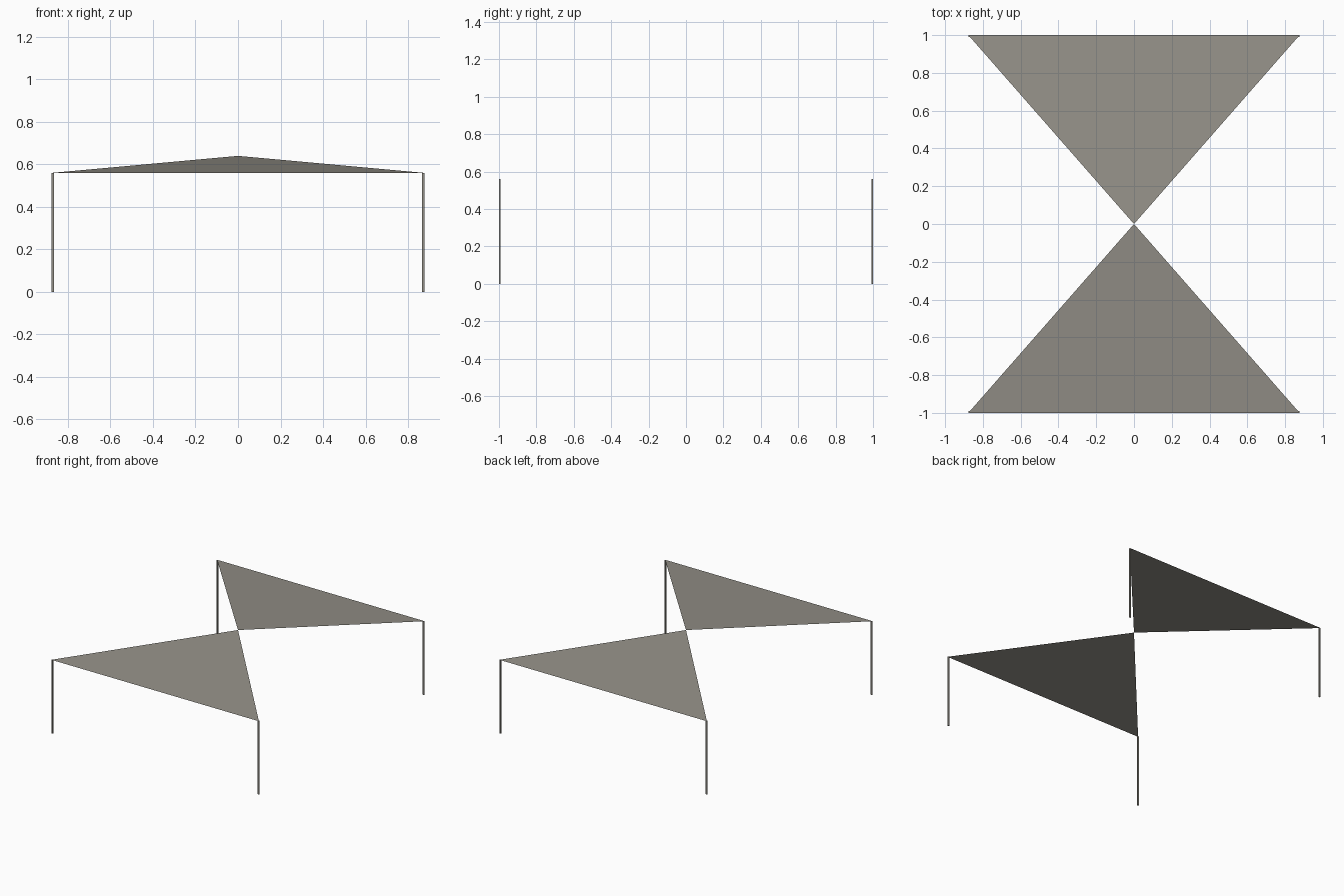
import bpy
import bmesh

if "Cube" in bpy.data.objects:
    bpy.data.objects.remove(bpy.data.objects["Cube"])

W, D = 0.877, 1.0            # half width and half depth
EAVE, PEAK = 0.56, 0.64      # corner and centre heights
LX, LY = 0.012, 0.009        # leg section

canvas = bpy.data.materials.new("warm grey")
canvas.diffuse_color = (0.295, 0.28, 0.245, 1)
canvas.use_nodes = True
canvas.node_tree.nodes["Principled BSDF"].inputs["Base Color"].default_value = canvas.diffuse_color


def add_object(name, bm):
    mesh = bpy.data.meshes.new(name)
    bm.to_mesh(mesh)
    bm.free()
    mesh.materials.append(canvas)
    obj = bpy.data.objects.new(name, mesh)
    bpy.context.collection.objects.link(obj)


def panel(name, side):
    # single-sheet triangular roof rising to the centre, facing up
    bm = bmesh.new()
    corners = [(-W * side, D * side, EAVE), (0, 0, PEAK), (W * side, D * side, EAVE)]
    face = bm.faces.new([bm.verts.new(c) for c in corners])
    face.normal_update()
    if face.normal.z < 0:
        face.normal_flip()
    add_object(name, bm)


def leg(name, sx, sy):
    # slim post standing just inside the roof corner
    bm = bmesh.new()
    bmesh.ops.create_cube(bm, size=1)
    bmesh.ops.scale(bm, vec=(LX, LY, EAVE), verts=bm.verts)
    bmesh.ops.translate(bm, vec=(sx * (W - LX / 2), sy * (D - LY / 2), EAVE / 2), verts=bm.verts)
    add_object(name, bm)


for label, sy in (("front", -1), ("back", 1)):
    panel(label + "_roof_panel", sy)
    for side, sx in (("left", -1), ("right", 1)):
        leg(f"{label}_{side}_leg", sx, sy)
